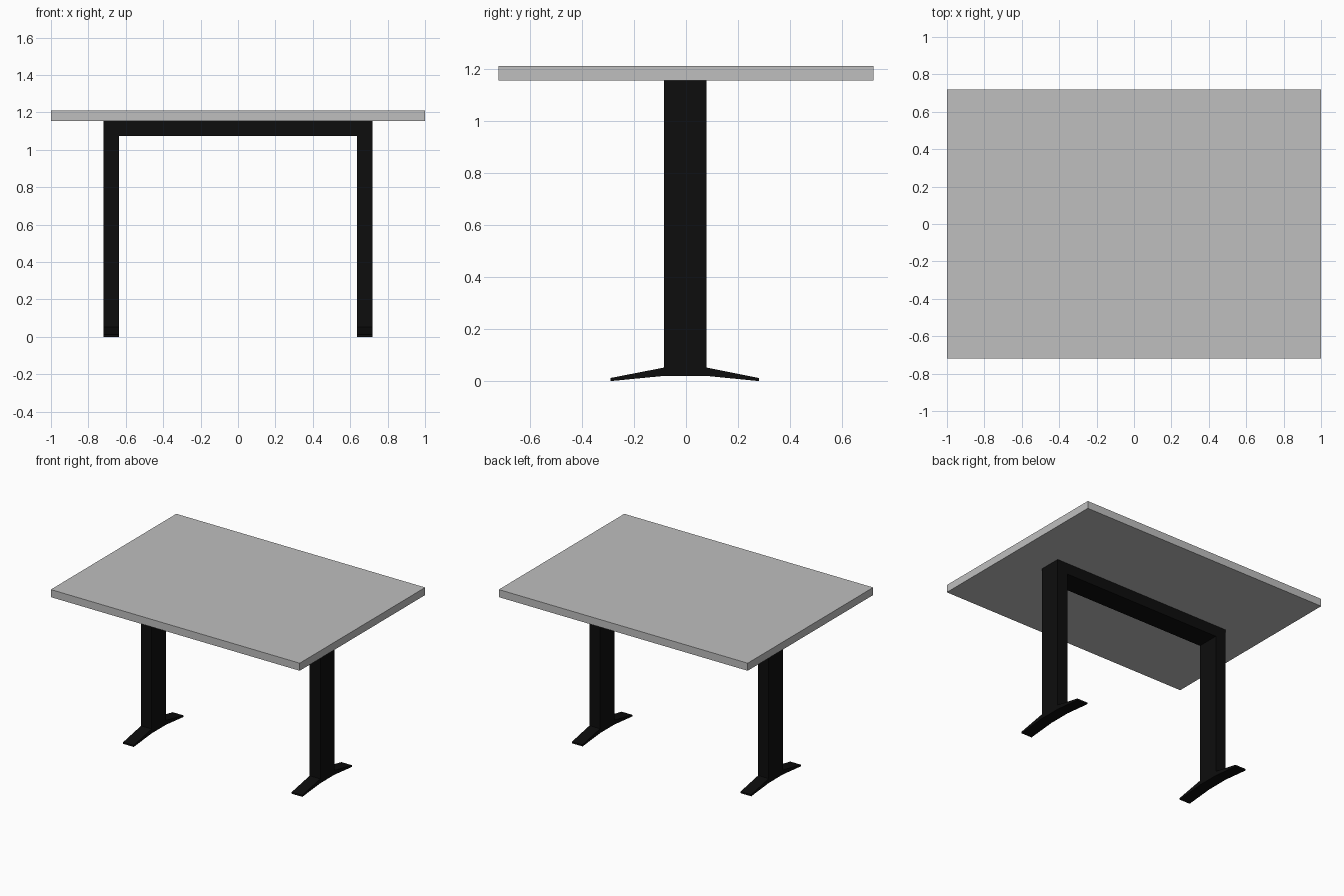
import bpy
import bmesh

cube = bpy.data.objects.get("Cube")
if cube:
    bpy.data.objects.remove(cube, do_unlink=True)


def make_material(name, color):
    mat = bpy.data.materials.new(name)
    mat.use_nodes = True
    mat.diffuse_color = color
    mat.node_tree.nodes["Principled BSDF"].inputs["Base Color"].default_value = color
    return mat


def add_prism(name, outline, x0, x1, mat):
    """Extrude a (y, z) outline along x."""
    bm = bmesh.new()
    face = bm.faces.new([bm.verts.new((x0, y, z)) for y, z in outline])
    moved = bmesh.ops.extrude_face_region(bm, geom=[face])["geom"]
    verts = [g for g in moved if isinstance(g, bmesh.types.BMVert)]
    bmesh.ops.translate(bm, verts=verts, vec=(x1 - x0, 0, 0))
    bmesh.ops.recalc_face_normals(bm, faces=bm.faces)
    mesh = bpy.data.meshes.new(name)
    bm.to_mesh(mesh)
    bm.free()
    mesh.materials.append(mat)
    obj = bpy.data.objects.new(name, mesh)
    bpy.context.collection.objects.link(obj)
    return obj


def rectangle(y0, y1, z0, z1):
    return [(y0, z0), (y1, z0), (y1, z1), (y0, z1)]


grey = make_material("light grey", (0.52, 0.52, 0.52, 1))
black = make_material("black", (0.004, 0.004, 0.004, 1))

TOP, UNDER = 1.21, 1.155
BEAM_BOTTOM = 1.075
INNER, OUTER = 0.635, 0.72
BACK, FRONT = 0.079, -0.084

# Table top
add_prism("table_top", rectangle(-0.72, 0.72, UNDER, TOP), -1, 1, grey)

# Beam joining the legs under the top
add_prism("cross_beam", rectangle(FRONT, BACK, BEAM_BOTTOM, UNDER), -INNER, INNER, black)

# Foot: low arch tapering towards both tips
foot_outline = [(-0.29, 0), (FRONT, 0.02), (BACK, 0.02), (0.28, 0),
                (0.28, 0.012), (BACK, 0.052), (FRONT, 0.052), (-0.29, 0.012)]

for side, sign in (("left", 1), ("right", -1)):
    add_prism(side + "_leg", rectangle(FRONT, BACK, 0.052, UNDER),
              sign * INNER, sign * OUTER, black)
    add_prism(side + "_foot", foot_outline, sign * INNER, sign * OUTER, black)
